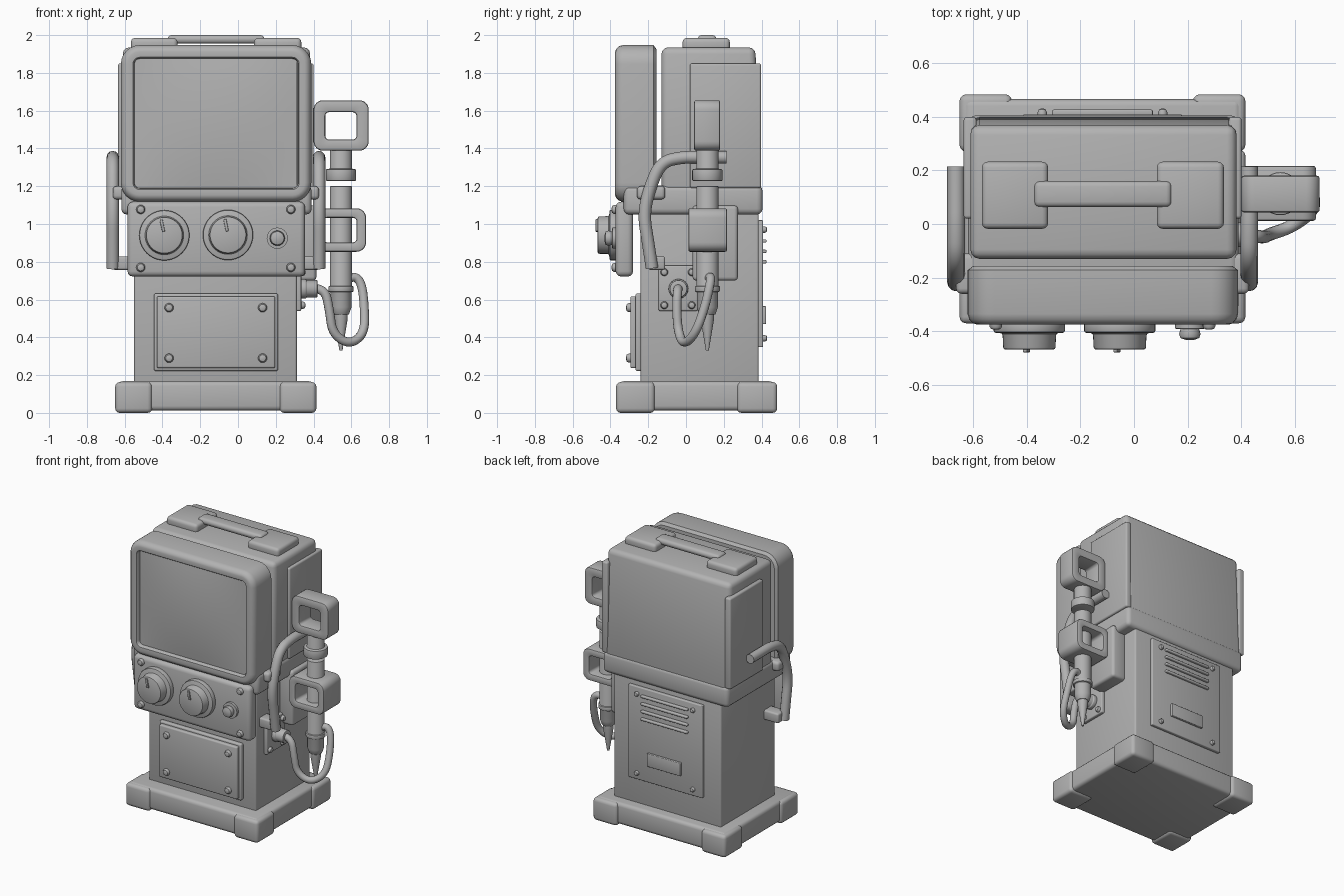
import bpy, bmesh, math
from mathutils import Vector, Matrix

if "Cube" in bpy.data.objects:
    bpy.data.objects.remove(bpy.data.objects["Cube"])

grey = bpy.data.materials.new("plain_grey")
grey.diffuse_color = (0.45, 0.45, 0.45, 1)
grey.use_nodes = True
grey.node_tree.nodes["Principled BSDF"].inputs["Base Color"].default_value = grey.diffuse_color


def finish(name, bm, bevel=0.0, seg=3, limit=50):
    """Bevel the hard edges, then turn the bmesh into a smooth-shaded object."""
    bmesh.ops.recalc_face_normals(bm, faces=bm.faces)
    if bevel:
        hard = [e for e in bm.edges if len(e.link_faces) == 2
                and e.calc_face_angle() > math.radians(limit)]
        bmesh.ops.bevel(bm, geom=hard, offset=bevel, segments=seg, profile=0.5,
                        affect='EDGES', clamp_overlap=True)
    me = bpy.data.meshes.new(name)
    bm.to_mesh(me)
    bm.free()
    ob = bpy.data.objects.new(name, me)
    bpy.context.collection.objects.link(ob)
    me.materials.append(grey)
    bpy.ops.object.select_all(action='DESELECT')
    ob.select_set(True)
    bpy.context.view_layer.objects.active = ob
    bpy.ops.object.shade_smooth_by_angle(angle=math.radians(35))
    return ob


def box(name, x, y, z, bevel=0.02, taper=None):
    """Box from three (low, high) ranges; taper gives the y range at the top."""
    bm = bmesh.new()
    bmesh.ops.create_cube(bm, size=1)
    for v in bm.verts:
        yy = taper if taper and v.co.z > 0 else y
        v.co = [r[0] if c < 0 else r[1] for r, c in zip((x, yy, z), v.co)]
    return finish(name, bm, bevel)


def turned(name, origin, axis, profile, sides=32, bevel=0.006):
    """Solid of revolution; profile is (radius, distance along axis)."""
    bm = bmesh.new()
    rot = Vector((0, 0, 1)).rotation_difference(Vector(axis)).to_matrix()
    rings = []
    for r, h in profile:
        rings.append([bm.verts.new(Vector(origin) + rot @ Vector(
            (r * math.cos(a), r * math.sin(a), h)))
            for a in (2 * math.pi * i / sides for i in range(sides))])
    for a, b in zip(rings, rings[1:]):
        for i in range(sides):
            bm.faces.new((a[i], a[(i + 1) % sides], b[(i + 1) % sides], b[i]))
    bm.faces.new(rings[0])
    bm.faces.new(rings[-1])
    return finish(name, bm, bevel, 2)


def rounded_loop(bm, x0, x1, z0, z1, r, y, n=6):
    """Rounded rectangle in the xz plane."""
    out = []
    for k, (cx, cz) in enumerate(((x1 - r, z1 - r), (x0 + r, z1 - r),
                                  (x0 + r, z0 + r), (x1 - r, z0 + r))):
        for i in range(n + 1):
            a = math.pi / 2 * (k + i / n)
            out.append(bm.verts.new((cx + r * math.cos(a), y, cz + r * math.sin(a))))
    return out


def bridge(bm, a, b):
    n = len(a)
    for i in range(n):
        bm.faces.new((a[i], a[(i + 1) % n], b[(i + 1) % n], b[i]))


def frame(name, x, y, z, hole_x, hole_z):
    """Rounded square ring with its opening along y."""
    bm = bmesh.new()
    loops = [rounded_loop(bm, *x, *z, 0.05, y[0]), rounded_loop(bm, *x, *z, 0.05, y[1]),
             rounded_loop(bm, *hole_x, *hole_z, 0.02, y[1]),
             rounded_loop(bm, *hole_x, *hole_z, 0.02, y[0])]
    for i in range(4):
        bridge(bm, loops[i], loops[(i + 1) % 4])
    return finish(name, bm, 0.01, 2)


def tube(name, points, radius):
    """Round tube along a smooth path, converted to a mesh."""
    cu = bpy.data.curves.new(name, 'CURVE')
    cu.dimensions = '3D'
    cu.bevel_depth, cu.bevel_resolution, cu.use_fill_caps = radius, 4, True
    sp = cu.splines.new('NURBS')
    sp.points.add(len(points) - 1)
    for p, co in zip(sp.points, points):
        p.co = (*co, 1)
    sp.order_u, sp.use_endpoint_u, sp.resolution_u = 3, True, 8
    ob = bpy.data.objects.new(name, cu)
    bpy.context.collection.objects.link(ob)
    me = bpy.data.meshes.new_from_object(ob.evaluated_get(bpy.context.evaluated_depsgraph_get()))
    bpy.data.objects.remove(ob)
    bm = bmesh.new()
    bm.from_mesh(me)
    bpy.data.meshes.remove(me)
    return finish(name, bm)


def screw(name, origin, axis, r=0.024, h=0.022):
    turned(name, origin, axis, [(r, -0.01), (r, h * 0.4), (r * 0.75, h * 0.85), (r * 0.3, h)], 16, 0)


CX = -0.117                     # centre line of the cabinet
FRONT, BACK, RIGHT = (0, -1, 0), (0, 1, 0), (1, 0, 0)

# Base with four corner guards
box("base", (-0.635, 0.4), (-0.355, 0.465), (0.012, 0.168), 0.025)
for x in ((-0.65, -0.455), (0.22, 0.415)):
    for y in ((-0.37, -0.165), (0.27, 0.483)):
        box("base_corner", x, y, (0, 0.163), 0.024)

# Cabinet, collar and upper head
box("cabinet", (-0.55, 0.312), (-0.24, 0.385), (0.15, 1.1), 0.012)
box("collar", (-0.618, 0.39), (-0.33, 0.405), (1.05, 1.205), 0.03)
box("head", (-0.61, 0.382), (-0.13, 0.4), (1.15, 1.935), 0.035, taper=(-0.13, 0.367))
for s in (-1, 1):
    xs = sorted((CX + s * 0.47, CX + s * 0.518))
    box("head_side_panel", xs, (0.02, 0.398), (1.19, 1.85), 0.012)

# Monitor housing with rounded rim
bm = bmesh.new()
steps = [(0.02, -0.157), (0.0, -0.172), (0.0, -0.335), (0.006, -0.355), (0.02, -0.37),
         (0.035, -0.375), (0.064, -0.372), (0.07, -0.364), (0.073, -0.335)]
loops = [rounded_loop(bm, -0.62 + d, 0.388 - d, 1.118 + d, 1.947 - d, 0.1 - d, y) for d, y in steps]
for a, b in zip(loops, loops[1:]):
    bridge(bm, a, b)
bm.faces.new(loops[0])
bm.faces.new(loops[-1])
finish("monitor_housing", bm)

# Gently bulged screen
bm = bmesh.new()
bmesh.ops.create_grid(bm, x_segments=16, y_segments=16, size=1)
for v in bm.verts:
    u, w = v.co.x, v.co.y
    v.co = (CX + 0.43 * u, -0.345 - 0.025 * (1 - u * u) * (1 - w * w), 1.533 + 0.343 * w)
ob = finish("screen", bm)
if ob.data.polygons[0].normal.y > 0:
    ob.data.flip_normals()

# Carry handle on two pads
for x in ((-0.567, -0.32), (0.085, 0.335)):
    box("handle_pad", x, (-0.018, 0.232), (1.91, 1.985), 0.022)
box("carry_handle", (-0.372, 0.14), (0.063, 0.16), (1.955, 2.0), 0.02)

# Control panel, knobs and screws
box("control_panel", (-0.585, 0.355), (-0.372, -0.28), (0.722, 1.118), 0.028)
for x in (-0.515, 0.28):
    for z in (0.77, 1.077):
        screw("panel_screw", (x, -0.372, z), FRONT)
for x, z in ((-0.39, 0.94), (-0.053, 0.942)):
    turned("knob", (x, -0.36, z), FRONT,
           [(0.133, 0), (0.133, 0.045), (0.1, 0.047), (0.097, 0.108)], 40, 0.008)
    ob = box("knob_pointer", (-0.008, 0.008), (-0.478, -0.46), (0.02, 0.085), 0.003)
    ob.data.transform(Matrix.Translation((x, 0, z)) @ Matrix.Rotation(-0.2, 4, 'Y'))
turned("button", (0.208, -0.36, 0.925), FRONT,
       [(0.056, 0), (0.056, 0.03), (0.035, 0.032), (0.04, 0.05), (0.035, 0.065), (0.015, 0.072)], 24, 0)

# Front service plate
box("front_plate", (-0.445, 0.212), (-0.268, -0.235), (0.222, 0.632), 0.01)
box("front_plate_cover", (-0.43, 0.197), (-0.295, -0.26), (0.237, 0.617), 0.01)
for x in (-0.365, 0.13):
    for z in (0.29, 0.557):
        screw("front_plate_screw", (x, -0.295, z), FRONT)

# Back service plate with vents and label plate
box("back_plate", (-0.415, 0.18), (0.38, 0.408), (0.348, 1.02), 0.006)
for z in (0.8, 0.855, 0.91, 0.965):
    box("vent_slat", (-0.305, 0.07), (0.4, 0.426), (z - 0.009, z + 0.009), 0.006)
box("back_label", (-0.25, 0.02), (0.4, 0.424), (0.47, 0.565), 0.005)
for x in (-0.342, 0.107):
    for z in (0.395, 0.97):
        screw("back_screw", (x, 0.408, z), BACK, 0.017)

# Bent pipes and brackets on both sides
for s in (-1, 1):
    px = CX + s * 0.546
    path = [(0.215, 1.353), (0.1, 1.353), (-0.01, 1.355), (-0.13, 1.33), (-0.19, 1.2),
            (-0.225, 1.05), (-0.2, 0.9), (-0.18, 0.765)]
    tube("side_pipe", [(px, y, z) for y, z in path], 0.033)
    inner = sorted((CX + s * 0.42, px))
    box("pipe_foot", inner, (-0.2, -0.11), (0.757, 0.828), 0.012)
    box("pipe_bracket", inner, (-0.26, -0.11), (1.13, 1.2), 0.02)

# Holder for the hand tool
box("holder_mount", (0.3, 0.415), (0.035, 0.275), (0.7, 1.098), 0.02)
frame("holder_ring", (0.4, 0.678), (0.012, 0.217), (0.853, 1.083), (0.452, 0.628), (0.903, 1.033))

# Hand tool: grip ring, collar, shaft and pointed tip
TX, TY = 0.545, 0.113
frame("grip_ring", (0.4, 0.692), (0.043, 0.18), (1.388, 1.655), (0.462, 0.627), (1.447, 1.592))
turned("grip_neck", (TX, TY, 0), (0, 0, 1),
       [(0.08, 1.228), (0.08, 1.29), (0.058, 1.292), (0.058, 1.4)])
turned("tool_shaft", (TX, TY, 0), (0, 0, 1),
       [(0.042, 0.52), (0.056, 0.56), (0.056, 0.64), (0.066, 0.642), (0.066, 0.67),
        (0.058, 0.672), (0.058, 1.2)], 32, 0.003)
turned("tool_tip", (TX, TY, 0), (0, 0, 1), [(0.008, 0.33), (0.036, 0.5), (0.036, 0.53)], 24, 0)

# Cable outlet and cable
box("outlet_plate", (0.3, 0.335), (-0.145, 0.062), (0.54, 0.78), 0.008)
for y in (-0.115, 0.03):
    for z in (0.57, 0.745):
        screw("outlet_screw", (0.335, y, z), RIGHT, 0.02)
turned("outlet_socket", (0.33, -0.04, 0.657), RIGHT, [(0.052, 0), (0.052, 0.03), (0.046, 0.032), (0.046, 0.09)], 24)
tube("cable", [(0.4, -0.04, 0.657), (0.46, -0.045, 0.66), (0.485, -0.05, 0.54), (0.5, -0.04, 0.42),
               (0.59, -0.01, 0.36), (0.67, 0.05, 0.42), (0.67, 0.1, 0.56), (0.655, 0.13, 0.69),
               (0.61, 0.13, 0.73), (0.57, 0.115, 0.7)], 0.024)
